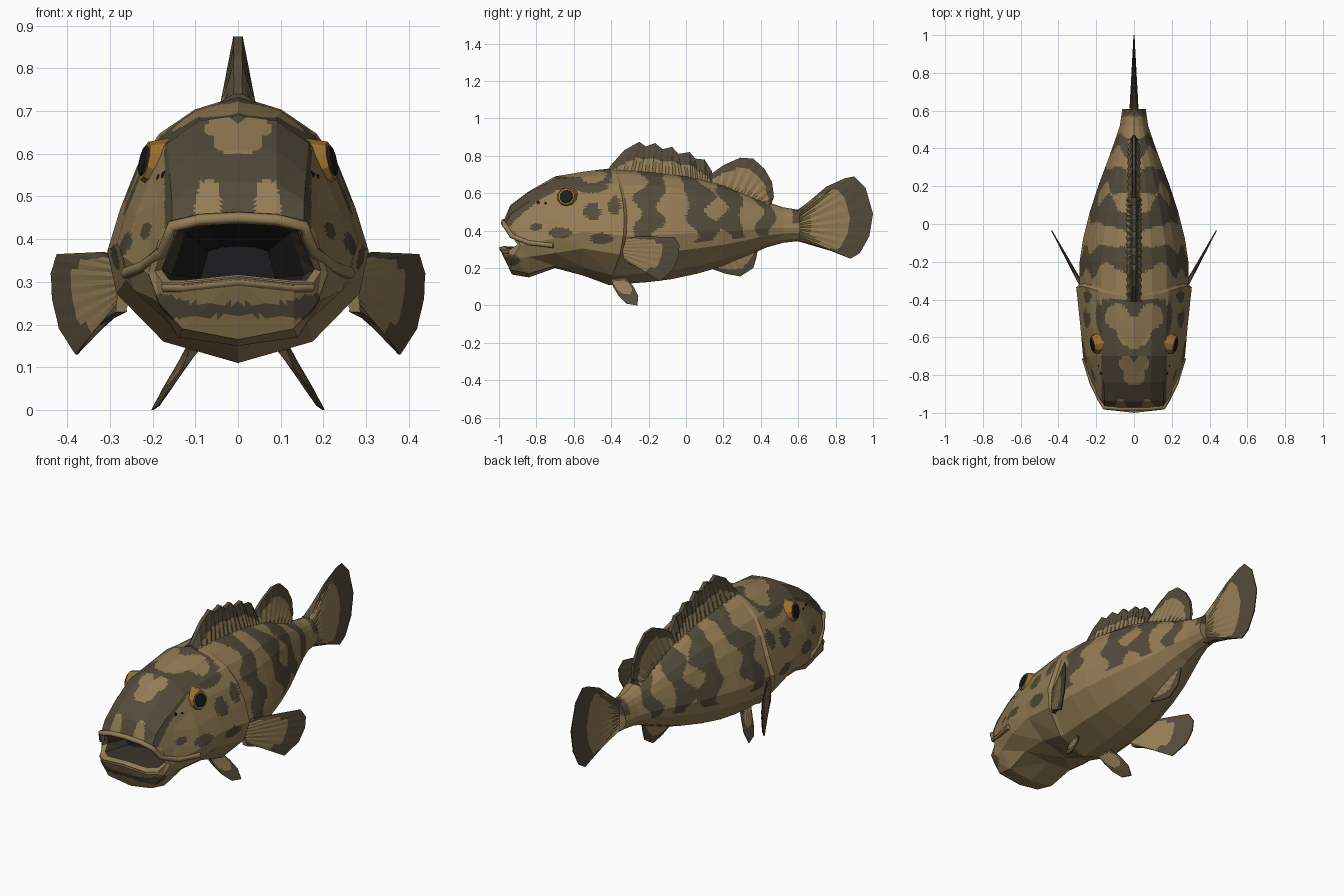
import bpy, bmesh, math
from mathutils import Vector

if "Cube" in bpy.data.objects:
    bpy.data.objects.remove(bpy.data.objects["Cube"])


def material(name, rgb):
    m = bpy.data.materials.new(name)
    m.diffuse_color = (*rgb, 1)
    m.use_nodes = True
    m.node_tree.nodes["Principled BSDF"].inputs["Base Color"].default_value = m.diffuse_color
    return m


TAN = material("tan skin", (0.296, 0.205, 0.093))
DARK = material("dark brown skin", (0.089, 0.069, 0.042))
MOUTH = material("mouth lining", (0.05, 0.04, 0.026))
BLACK = material("black", (0.012, 0.012, 0.013))
ORANGE = material("orange iris", (0.33, 0.16, 0.03))


def finish(bm, name, mats):
    bmesh.ops.recalc_face_normals(bm, faces=bm.faces)
    me = bpy.data.meshes.new(name)
    bm.to_mesh(me)
    bm.free()
    for m in mats:
        me.materials.append(m)
    ob = bpy.data.objects.new(name, me)
    bpy.context.collection.objects.link(ob)
    return ob


# ---- body: half sections (x, y, z) from top centre to bottom centre ----
FX = (0, .33, .6, .77, .9, 1, .93, .57, 0)
FZ = (1, .95, .86, .74, .58, .42, .26, .08, 0)
STATIONS = [  # y, half width, top, bottom, bow of the gill edge
    (-.55, .283, .715, .16, 0), (-.40, .306, .735, .11, .07), (-.385, .288, .735, .11, .07),
    (-.2, .288, .725, .125, 0), (-.08, .27, .71, .14, 0), (.06, .235, .69, .17, 0),
    (.2, .19, .65, .21, 0), (.32, .145, .60, .26, 0), (.43, .105, .555, .31, 0),
    (.52, .075, .525, .335, 0), (.61, .062, .51, .345, 0)]
RIM = [(0, -.975, .45), (.09, -.975, .445), (.155, -.97, .43), (.162, -.955, .41), (.178, -.93, .37),
       (.195, -.9, .325), (.175, -.95, .295), (.13, -.985, .295), (0, -1, .31)]
HEAD3 = [(0, -.94, .535), (.09, -.94, .53), (.155, -.935, .49), (.168, -.93, .45), (.185, -.92, .40),
         (.21, -.885, .32), (.185, -.93, .25), (.13, -.94, .19), (0, -.93, .165)]
HEAD2 = [(0, .61), (.09, .605), (.16, .555), (.185, .48), (.205, .41), (.225, .33), (.2, .26), (.14, .17), (0, .15)]
HEAD1 = [(0, .69), (.09, .677), (.165, .625), (.2, .55), (.24, .46), (.27, .36), (.245, .28), (.15, .21), (0, .2)]

halves = [[(x * .45, -.62, .33 + (z - .36) * .6) for x, y, z in RIM],      # throat
          [(x * .8, -.76, .35 + (z - .36) * .95) for x, y, z in RIM],      # palate
          [(x * .92, y + .025, .36 + (z - .36) * .85) for x, y, z in RIM], # inner lip
          RIM, HEAD3,
          [(x, -.84, z) for x, z in HEAD2],
          [(x, -.7, z) for x, z in HEAD1]]
for y, w, top, bot, bow in STATIONS:
    halves.append([(w * fx, y + bow * (1 - ((f - .55) / .5) ** 2), bot + (top - bot) * f)
                   for fx, f in zip(FX, FZ)])

bm = bmesh.new()
rings = [[bm.verts.new(p) for p in h] + [bm.verts.new((-x, y, z)) for x, y, z in h[-2:0:-1]]
         for h in halves]
n = len(rings[0])
for i, (a, b) in enumerate(zip(rings, rings[1:])):
    for j in range(n):
        k = (j + 1) % n
        f = bm.faces.new((a[j], a[k], b[k], b[j]))
        f.material_index = 3 if i == 0 else 2 if i == 1 else 0
bm.faces.new(rings[0]).material_index = 3
bm.faces.new(rings[-1])
bmesh.ops.triangulate(bm, faces=bm.faces)
skin = {e for f in bm.faces if f.material_index == 0 for e in f.edges}
bmesh.ops.subdivide_edges(bm, edges=list(skin), cuts=7, use_grid_fill=True)

HEARTS = [(.085, -.49, .065), (0, -.57, .085), (.042, -.74, .042), (0, -.79, .062), (.07, -.955, .03)]
PATCHES = [(-.51, .63, .09, .03), (-.5, .5, .04, .05), (-.67, .39, .06, .028),
           (-.45, .36, .06, .03), (-.38, .54, .035, .05), (-.93, .24, .04, .03), (-.8, .42, .03, .02)]
BANDS = [(-.19, .075, .10), (.06, .075, -.2), (.235, .06, -.12), (.42, .045, -.05)]


def is_dark(p):
    x, y, z = abs(p.x), p.y, p.z
    wob = .012 * math.sin(37 * z + 9 * y)
    if y < -.4 and x < .172 and z > .425:      # crown with pale blotches
        return not any(math.hypot(x - a, y - b) < r + wob * .4 for a, b, r in HEARTS)
    if y < -.33:                                # cheek patches
        return any(((y - a) / r) ** 2 + ((z - b) / s) ** 2 < 1 + wob * 15 for a, b, r, s in PATCHES)
    if y > .57:
        return z > .44
    for c, w, slant in BANDS:                   # wavy flank bands
        mid = c + slant * (z - .58) + .022 * math.sin(34 * z + c * 9)
        if abs(y - mid) < w * (.82 + .25 * math.sin(42 * z + 2)) and z > .33 + .1 * max(0, y):
            return True
    return False


for f in bm.faces:
    if f.material_index == 0 and is_dark(f.calc_center_median()):
        f.material_index = 1
finish(bm, "body", [TAN, DARK, MOUTH, BLACK])


# ---- lips: rolled edges round the mouth ----
def tube(name, half, radius, mat):
    cu = bpy.data.curves.new(name, "CURVE")
    cu.dimensions = "3D"
    cu.bevel_depth, cu.bevel_resolution, cu.use_fill_caps = radius, 1, True
    pts = [(-x, y, z) for x, y, z in half[:0:-1]] + half
    sp = cu.splines.new("POLY")
    sp.points.add(len(pts) - 1)
    for q, p in zip(sp.points, pts):
        q.co = (*p, 1)
    cu.materials.append(mat)
    bpy.context.collection.objects.link(bpy.data.objects.new(name, cu))


tube("upper_lip", RIM[:5] + [(.222, -.84, .335), (.262, -.71, .32)], .014, TAN)
tube("lower_lip", [(0, -.986, .302), (.13, -.972, .288), (.172, -.94, .288)], .013, TAN)


# ---- fins: tapered fans between a root line and an outline, in (y, z) ----
def resample(poly, u):
    t = u * (len(poly) - 1)
    i = min(int(t), len(poly) - 2)
    return Vector(poly[i]).lerp(Vector(poly[i + 1]), t - i)


def fin(name, root, rim, pale, thick, tip=.003, place=lambda y, z: 0, side=1, per=3, rows=10):
    bm = bmesh.new()
    cols = (len(rim) - 1) * per
    grids = []
    for s in (1, -1):
        grid = []
        for i in range(rows + 1):
            t = i / rows
            row = []
            for j in range(cols + 1):
                y, z = resample(root, j / cols).lerp(resample(rim, j / cols), t)
                half = (thick * (1 - t) + tip * t) * (1 - .18 * (j % 2))
                row.append(bm.verts.new((side * (place(y, z) + s * half), y, z)))
            grid.append(row)
        grids.append(grid)
    for g in grids:
        for i in range(rows):
            for j in range(cols):
                f = bm.faces.new((g[i][j], g[i][j + 1], g[i + 1][j + 1], g[i + 1][j]))
                u = (j + .5) / cols
                f.material_index = int((i + .5) / rows > pale * (1 - abs(2 * u - 1) ** 5))
    a, b = grids
    edge = ([(i, 0) for i in range(rows)] + [(rows, j) for j in range(cols)]
            + [(i, cols) for i in range(rows, 0, -1)] + [(0, j) for j in range(cols, 0, -1)])
    for (i, j), (k, l) in zip(edge, edge[1:] + edge[:1]):
        bm.faces.new((a[i][j], a[k][l], b[k][l], b[i][j])).material_index = int(i + k > 0)
    finish(bm, name, [TAN, DARK])


fin("tail_fin", [(.59, .51), (.59, .345)],
    [(.61, .515), (.75, .635), (.85, .68), (.9, .69), (.96, .63), (1, .49), (.98, .37), (.93, .28),
     (.88, .25), (.78, .29), (.61, .34)], .68, .025)
fin("spiny_dorsal_fin", [(-.41, .72), (-.2, .71), (0, .69), (.14, .655)],
    [(-.41, .74), (-.33, .83), (-.25, .875), (-.215, .85), (-.165, .868), (-.125, .835), (-.075, .848),
     (-.04, .81), (.02, .82), (.05, .785), (.1, .78), (.14, .715)], .5, .042, .011)
fin("soft_dorsal_fin", [(.12, .66), (.3, .595), (.45, .535)],
    [(.13, .70), (.2, .75), (.29, .79), (.36, .785), (.42, .73), (.46, .66), (.47, .58), (.455, .54)],
    .66, .035, .008)
fin("anal_fin", [(.13, .22), (.25, .25), (.38, .31)],
    [(.14, .195), (.21, .17), (.29, .155), (.36, .2), (.375, .25), (.385, .3)], .65, .02)

for side, word in ((1, "right"), (-1, "left")):
    fin(word + "_pectoral_fin", [(-.32, .36), (-.34, .29), (-.33, .23)],
        [(-.25, .37), (-.06, .365), (-.035, .32), (-.04, .26), (-.07, .19), (-.14, .13), (-.22, .195)],
        .66, .014, place=lambda y, z: .29 + (y + .3) * .55, side=side)
    fin(word + "_pelvic_fin", [(-.40, .14), (-.32, .15)],
        [(-.39, .1), (-.36, .05), (-.32, .01), (-.26, 0), (-.255, .05), (-.28, .1)],
        .6, .012, place=lambda y, z: .11 + (.14 - z) * .55 + (y + .35) * .15, side=side)

    # eye: faceted iris with a raised pupil disc
    out = Vector((side, -.22, .22)).normalized()
    spin = out.to_track_quat("Z", "Y")
    centre = Vector((side * .195, -.635, .578))
    for name, r1, r2, depth, shift, mat in (("iris", .066, .046, .05, 0, ORANGE),
                                            ("pupil", .037, .034, .008, .027, BLACK)):
        bpy.ops.mesh.primitive_cone_add(vertices=10, radius1=r1, radius2=r2, depth=depth,
                                        location=centre + out * shift, rotation=spin.to_euler())
        bpy.context.object.name = word + "_" + name
        bpy.context.object.data.materials.append(mat)

    # nostrils
    for k, (x, y, z) in enumerate(((.172, -.79, .55), (.182, -.75, .545))):
        bpy.ops.mesh.primitive_ico_sphere_add(subdivisions=1, radius=.01, location=(side * x, y, z))
        bpy.context.object.name = f"{word}_nostril_{k + 1}"
        bpy.context.object.data.materials.append(BLACK)
